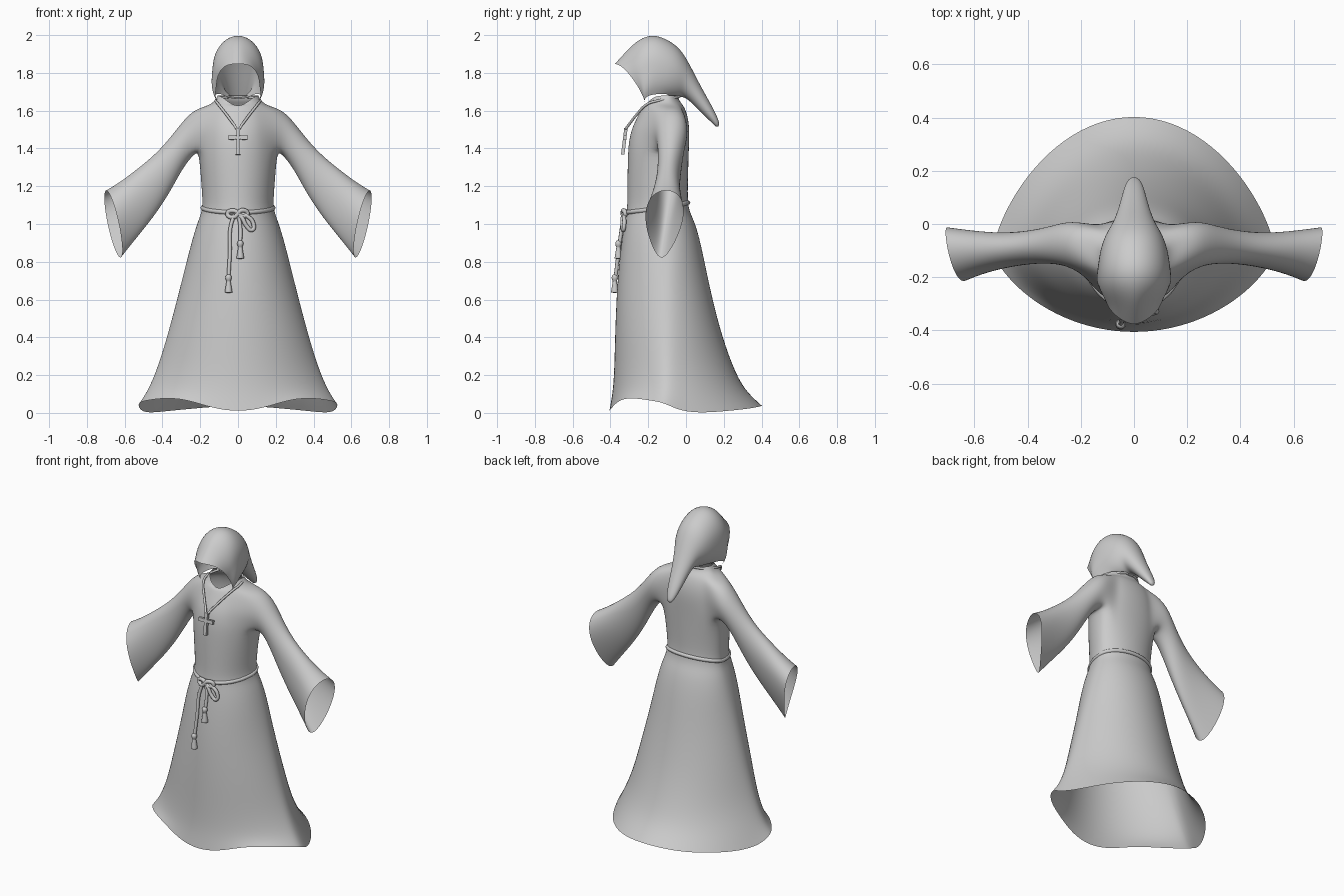
import bpy, bmesh
from math import sin, cos, pi, radians

if "Cube" in bpy.data.objects:
    bpy.data.objects.remove(bpy.data.objects["Cube"])


def finish(name, bm, subdiv=0):
    bmesh.ops.recalc_face_normals(bm, faces=bm.faces)
    me = bpy.data.meshes.new(name)
    bm.to_mesh(me)
    bm.free()
    ob = bpy.data.objects.new(name, me)
    bpy.context.collection.objects.link(ob)
    if subdiv:
        for p in me.polygons:
            p.use_smooth = True
        mod = ob.modifiers.new("smooth", 'SUBSURF')
        mod.levels = mod.render_levels = subdiv
    return ob


def bridge(bm, a, b, skip=()):
    n = len(a)
    for i in range(n):
        if i not in skip:
            bm.faces.new((a[i], a[(i + 1) % n], b[(i + 1) % n], b[i]))


def tube(name, pts, radius, cyclic=False):
    cu = bpy.data.curves.new(name, 'CURVE')
    cu.dimensions = '3D'
    cu.bevel_depth, cu.bevel_resolution, cu.resolution_u = radius, 3, 6
    cu.use_fill_caps = True
    sp = cu.splines.new('BEZIER')
    sp.bezier_points.add(len(pts) - 1)
    for bp, p in zip(sp.bezier_points, pts):
        bp.co = p
        bp.handle_left_type = bp.handle_right_type = 'AUTO'
    sp.use_cyclic_u = cyclic
    ob = bpy.data.objects.new(name, cu)
    bpy.context.collection.objects.link(ob)
    return ob


# Robe: horizontal rings (z, half width, front y, back y) with sleeve holes
N, YC = 24, -0.1
rings = [
    (0.04, .532, -.41, .41), (0.12, .48, -.39, .315), (0.25, .425, -.383, .25),
    (0.45, .365, -.378, .18), (0.70, .30, -.367, .12), (0.90, .25, -.345, .08),
    (1.02, .213, -.325, .045), (1.08, .186, -.312, .01), (1.20, .195, -.312, .01),
    (1.38, .208, -.31, .015), (1.45, .20, -.302, .018), (1.51, .195, -.287, .018),
    (1.57, .185, -.257, .01), (1.625, .16, -.23, -.01), (1.65, .125, -.222, -.035),
    (1.68, .108, -.212, -.042)]
# wavy hem height, front to back in steps of 15 degrees
hem = [.005, .025, .07, .08, .07, .06, .045, .008, 0, .01, .02, .032, .04]
ROW0, ROW1, HALF = 9, 13, 3

bm = bmesh.new()
grid = []
for r, (z, hw, yf, yb) in enumerate(rings):
    row = []
    for j in range(N):
        a = 2 * pi * j / N
        # pointed sides at the hem, flat upper back
        e = 1.4 if r < 3 else 1.2 if r < 5 else .65 if 8 < r < 14 and sin(a) > 0 else 1
        y = YC + abs(sin(a)) ** e * ((yb - YC) if sin(a) > 0 else (yf - YC))
        d = (j + N // 4) % N
        dip = (.025, .055)[r - 14] * max(0, -sin(a)) ** 4 if r >= 14 else 0
        row.append(bm.verts.new((hw * cos(a), y, z - dip if r else hem[min(d, N - d)])))
    grid.append(row)
side = {j % N for j in range(-HALF, HALF)} | {N // 2 + j for j in range(-HALF, HALF)}
for r in range(len(grid) - 1):
    bridge(bm, grid[r], grid[r + 1], side if ROW0 <= r < ROW1 else ())

# Sleeves: top (x, z), bottom (x, z), centre y, half depth, cuff slant, taper below
sleeve = [
    ((.245, 1.605), (.225, 1.375), -.07, .088, 0, .1), ((.33, 1.495), (.285, 1.31), -.075, .07, 0, .1),
    ((.42, 1.385), (.36, 1.165), -.085, .062, 0, .1), ((.53, 1.295), (.45, 1.03), -.095, .065, 0, .2),
    ((.63, 1.22), (.545, .915), -.10, .08, .012, .35), ((.698, 1.18), (.622, .82), -.105, .096, .03, .4)]
walk = [(ROW1, k) for k in range(0, HALF)]
walk += [(r, HALF) for r in range(ROW1, ROW0, -1)]
walk += [(ROW0, k) for k in range(HALF, -HALF, -1)]
walk += [(r, -HALF) for r in range(ROW0, ROW1)]
walk += [(ROW1, k) for k in range(-HALF, 0)]
M = len(walk)
for s in (1, -1):
    prev = [grid[r][(-k if s > 0 else N // 2 + k) % N] for r, k in walk]
    for top, bot, yc, hw, slant, taper in sleeve:
        ring = []
        for i in range(M):
            c, sn = cos(2 * pi * i / M), sin(2 * pi * i / M)
            t = (1 + c) / 2
            x = bot[0] + (top[0] - bot[0]) * t - slant * sn
            z = bot[1] + (top[1] - bot[1]) * t
            y = yc - hw * sn * (1 + taper * c) - .06 * taper * (1 - t)
            ring.append(bm.verts.new((s * x, y, z)))
        bridge(bm, prev, ring)
        prev = ring
finish("robe", bm, 2)

# Hood: rings from face opening to tail: top (y, z), bottom (y, z), half width, bulge
hood = [
    ((-.385, 1.85), (-.24, 1.615), .114, .055), ((-.32, 1.918), (-.235, 1.635), .13, .03),
    ((-.25, 1.984), (-.20, 1.65), .136, .012), ((-.17, 2.008), (-.15, 1.655), .136, 0),
    ((-.09, 1.975), (-.09, 1.66), .126, 0), ((-.03, 1.93), (-.045, 1.665), .107, 0),
    ((.015, 1.855), (-.015, 1.675), .082, 0), ((.055, 1.775), (.02, 1.65), .066, 0),
    ((.095, 1.70), (.06, 1.61), .053, 0), ((.14, 1.62), (.10, 1.57), .042, 0),
    ((.167, 1.565), (.14, 1.533), .03, 0), ((.18, 1.525), (.165, 1.508), .014, 0)]
bm = bmesh.new()
prev = None
for n, (top, bot, hw, bulge) in enumerate(hood):
    ring = []
    for i in range(20):
        c, sn = cos(2 * pi * i / 20), sin(2 * pi * i / 20)
        t = (1 + c) / 2
        # straight cheeks flaring outward below, flatter brow at the rim
        e = (.5 if n < 4 else .8 if n < 6 else 1) if c < 0 else (.65 if n == 0 else 1)
        flare = 1 + (.25 if n < 3 else .1 if n < 5 else 0) * max(0, -c)
        x = hw * flare * abs(sn) ** e * (1 if sn > 0 else -1)
        ring.append(bm.verts.new((x, bot[0] + (top[0] - bot[0]) * t + bulge * abs(sn) ** .7,
                                  bot[1] + (top[1] - bot[1]) * t)))
    if prev:
        # underside stays open over the neck
        bridge(bm, prev, ring, (8, 9, 10, 11) if n < 5 else ())
    prev = ring
bm.faces.new(prev)
bmesh.ops.delete(bm, geom=[v for v in bm.verts if not v.link_faces], context='VERTS')
finish("hood", bm, 2)

# Rope belt
belt = []
for i in range(20):
    a = 2 * pi * i / 20
    belt.append((.186 * cos(a), YC + sin(a) * (.111 if sin(a) > 0 else .214), 1.087 + .026 * sin(a)))
tube("rope_belt", belt, .012, True)

# Belt knot, bow loop and hanging ends
tube("belt_knot", [(-.055, -.318, 1.055), (-.02, -.33, 1.07), (.025, -.33, 1.04), (.05, -.322, 1.055),
                   (.02, -.332, 1.072), (-.025, -.33, 1.035)], .012, True)
tube("belt_loop", [(0, -.325, 1.05), (.05, -.328, 1.04), (.082, -.327, 1.0), (.075, -.332, .968),
                   (.045, -.336, .99), (.02, -.335, 1.035)], .011, True)
tube("long_rope_end", [(-.02, -.328, 1.05), (-.04, -.34, .98), (-.043, -.357, .85), (-.05, -.373, .72)], .01)
tube("short_rope_end", [(.0, -.328, 1.05), (.012, -.338, .99), (.012, -.353, .89)], .01)


# Tassels: lathed profile (radius, z) with a round knot and flared skirt
def tassel(name, x, y, z):
    prof = [(.004, .022), (.014, .018), (.019, .004), (.014, -.01), (.010, -.016),
            (.013, -.022), (.016, -.045), (.022, -.074), (.020, -.076), (.004, -.076)]
    bm = bmesh.new()
    prev = None
    for r, h in prof:
        ring = [bm.verts.new((x + r * cos(pi * i / 6), y + r * sin(pi * i / 6), z + h)) for i in range(12)]
        if prev:
            bridge(bm, prev, ring)
        else:
            bm.faces.new(ring)
        prev = ring
    bm.faces.new(prev)
    finish(name, bm, 1)


tassel("long_tassel", -.05, -.377, .712)
tassel("short_tassel", .012, -.358, .892)

# Necklace cord
half = [(.055, -.045, 1.672), (.1, -.09, 1.663), (.117, -.15, 1.653), (.105, -.205, 1.635),
        (.06, -.262, 1.578), (.02, -.303, 1.525)]
cord = [(0, -.032, 1.677)] + half + [(0, -.32, 1.502)]
cord += [(-x, y, z) for x, y, z in reversed(half)]
tube("necklace_cord", cord, .007, True)

# Cross pendant: one cross outline, extruded, with slightly flared ends
w, f = .009, .012
outline = [(w, w), (.05, f), (.05, -f), (w, -w), (f, -.09), (-f, -.09),
           (-w, -w), (-.05, -f), (-.05, f), (-w, w), (-f, .05), (f, .05)]
bm = bmesh.new()
front = [bm.verts.new((x, -.009, z)) for x, z in outline]
back = [bm.verts.new((x, .009, z)) for x, z in outline]
bridge(bm, front, back)
bm.faces.new(front)
bm.faces.new(back)
pendant = finish("cross_pendant", bm)
pendant.location = (0, -.324, 1.457)
pendant.rotation_euler = (radians(-7), 0, 0)
